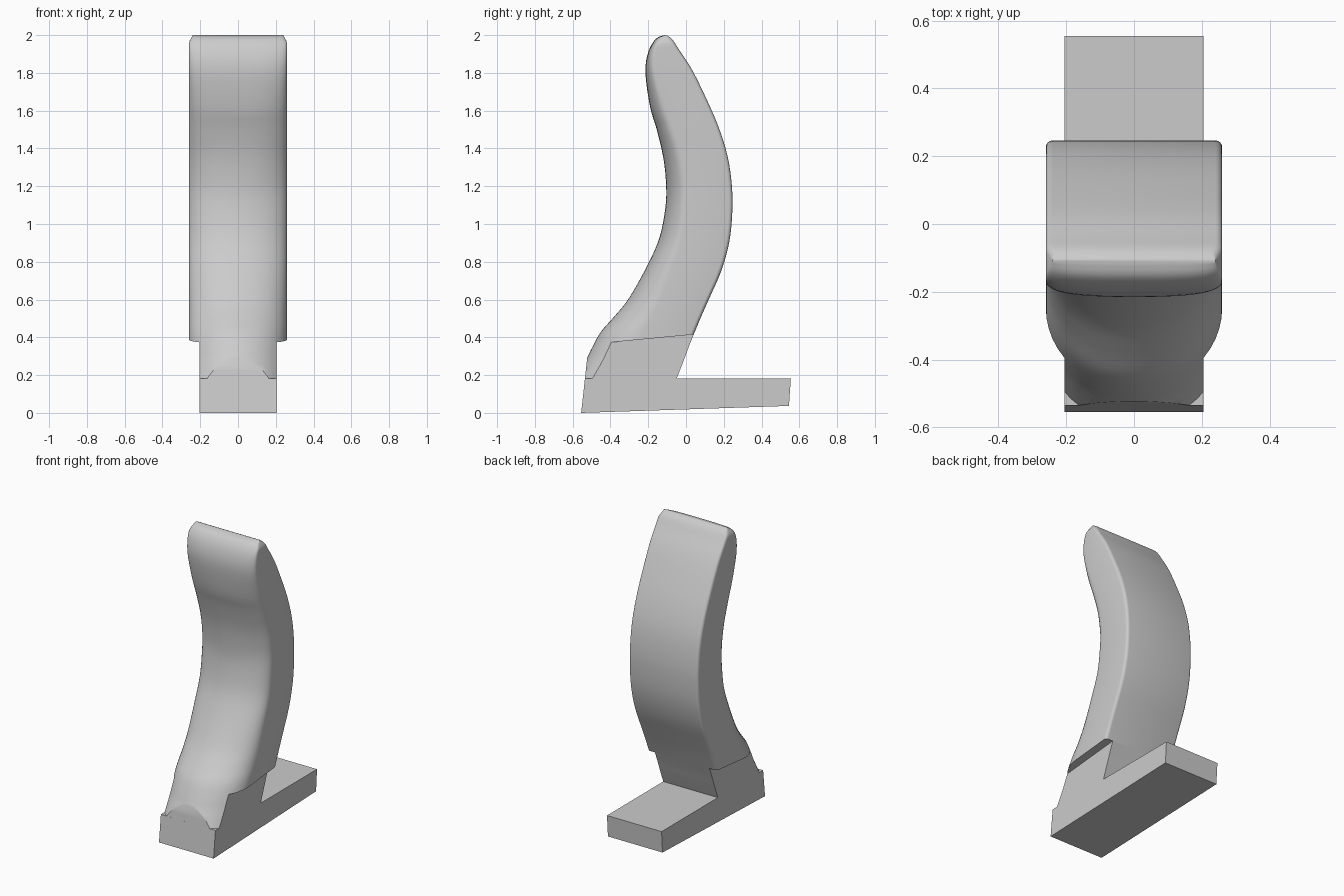
import bpy, bmesh
from math import sin, cos, pi, radians, copysign
from mathutils import Vector

cube = bpy.data.objects.get("Cube")
if cube:
    bpy.data.objects.remove(cube, do_unlink=True)

grey = bpy.data.materials.new("light_grey")
grey.use_nodes = True
colour = (0.6, 0.6, 0.6, 1)
grey.diffuse_color = colour
grey.node_tree.nodes["Principled BSDF"].inputs["Base Color"].default_value = colour

HALF = 0.26         # half width of the grip
FOOT_HALF = 0.205   # half width of the foot
FILLET = 0.02       # rounding of the back edges


def finish(name, bm):
    bmesh.ops.recalc_face_normals(bm, faces=bm.faces[:])
    mesh = bpy.data.meshes.new(name)
    bm.to_mesh(mesh)
    bm.free()
    mesh.materials.append(grey)
    obj = bpy.data.objects.new(name, mesh)
    bpy.context.scene.collection.objects.link(obj)
    return obj


def prism(name, profile, x0, x1):
    """Side profile of (y, z) points extruded across x."""
    bm = bmesh.new()
    face = bm.faces.new([bm.verts.new((x0, y, z)) for y, z in profile])
    new = bmesh.ops.extrude_face_region(bm, geom=[face])["geom"]
    moved = [v for v in new if isinstance(v, bmesh.types.BMVert)]
    bmesh.ops.translate(bm, verts=moved, vec=(x1 - x0, 0, 0))
    return finish(name, bm)


def loft(name, rings):
    bm = bmesh.new()
    loops = [[bm.verts.new(p) for p in ring] for ring in rings]
    for a, b in zip(loops, loops[1:]):
        for i in range(len(a)):
            j = (i + 1) % len(a)
            bm.faces.new((a[i], a[j], b[j], b[i]))
    bm.faces.new(loops[0])
    bm.faces.new(loops[-1])
    return finish(name, bm)


def spline(rows, steps):
    """Catmull-Rom interpolation of whole rows."""
    rows = [Vector(r) for r in rows]
    out = []
    for i in range(len(rows) - 1):
        p1, p2 = rows[i], rows[i + 1]
        m1 = (p2 - rows[max(i - 1, 0)]) / 2
        m2 = (rows[min(i + 2, len(rows) - 1)] - p1) / 2
        for k in range(steps):
            t = k / steps
            s = t * t * (3 - 2 * t)
            out.append(p1 * (1 - s) + p2 * s + m1 * (t * (1 - t) ** 2) - m2 * (t * t * (1 - t)))
    return out + [rows[-1]]


def section(row):
    """D-shaped ring: domed front, flat sides, flat back with small fillets."""
    fy, fz, by, bz, dome = row
    front, back = Vector((0, fy, fz)), Vector((0, by, bz))
    depth = (back - front).length
    axis = (back - front) / depth
    dome = min(dome, depth * 0.45)
    fillet = min(FILLET, depth * 0.3)
    half = HALF - FILLET * max(0, (fz - 1.96) / 0.04)
    power = 2 / (2 + 1.4 * max(0, fz - 1.2))
    outline = []
    for i in range(25):
        a = pi * i / 24
        c, s = cos(a), max(sin(a), 0)
        outline.append((copysign(half * abs(c) ** power, c), dome * (1 - s ** power)))
    for side, angles in ((-1, range(5)), (1, range(4, -1, -1))):
        for k in angles:
            a = pi / 2 * k / 4
            outline.append((side * (half - fillet + fillet * cos(a)),
                            depth - fillet + fillet * sin(a)))
    return [front + axis * v + Vector((u, 0, 0)) for u, v in outline]


def cut(obj, cutter):
    mod = obj.modifiers.new("cut", "BOOLEAN")
    mod.operation = "DIFFERENCE"
    mod.solver = "EXACT"
    mod.object = cutter
    bpy.context.view_layer.update()
    graph = bpy.context.evaluated_depsgraph_get()
    mesh = bpy.data.meshes.new_from_object(obj.evaluated_get(graph))
    obj.modifiers.clear()
    obj.data = mesh
    bpy.data.objects.remove(cutter, do_unlink=True)


# Curved grip: front y, front z, back y, back z, dome depth
stations = [
    (-.115, 2, -.105, 2, .01),
    (-.16, 1.98, -.075, 1.98, .03),
    (-.2, 1.91, -.035, 1.92, .04),
    (-.215, 1.8, .03, 1.82, .06),
    (-.19, 1.62, .1, 1.68, .09),
    (-.155, 1.5, .17, 1.52, .1),
    (-.12, 1.35, .22, 1.36, .11),
    (-.105, 1.2, .243, 1.2, .11),
    (-.11, 1.08, .245, 1.06, .11),
    (-.14, .93, .23, .91, .12),
    (-.2, .79, .19, .76, .13),
    (-.3, .61, .125, .61, .17),
    (-.38, .51, .085, .52, .21),
    (-.45, .43, .045, .425, .25),
    (-.495, .35, .013, .345, .29),
    (-.53, .28, -.013, .275, .32),
    (-.59, .18, -.05, .18, .34),
]
grip = loft("curved_grip", [section(r) for r in spline(stations, 4)])

# Narrow the neck on both sides and trim its front flush with the foot
for side in (-1, 1):
    cut(grip, prism("neck_cutter", [(-1, .316), (.5, .459), (.5, -.1), (-1, -.1)],
                    side * FOOT_HALF, side * 0.5))
cut(grip, prism("front_cutter", [(-.555, 0), (-.489, .6), (-1, .6), (-1, 0)], -0.5, 0.5))

bpy.ops.object.select_all(action="DESELECT")
grip.select_set(True)
bpy.context.view_layer.objects.active = grip
bpy.ops.object.shade_smooth_by_angle(angle=radians(35))

# Flat foot with a slightly sloped underside
prism("foot", [(-.555, 0), (-.535, .183), (.555, .183), (.545, .037)], -FOOT_HALF, FOOT_HALF)
